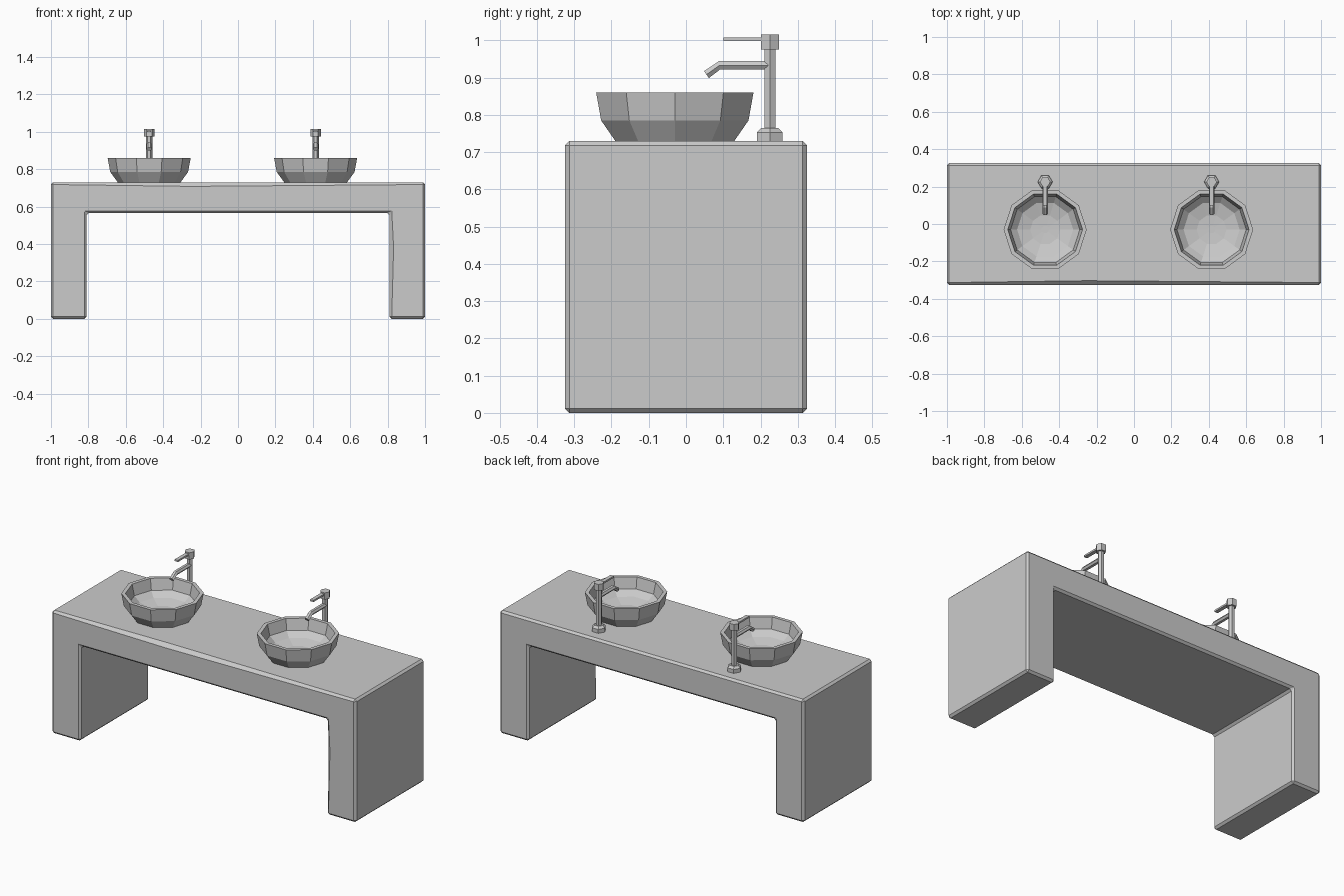
import bpy, bmesh, math
from mathutils import Vector

cube = bpy.data.objects.get("Cube")
if cube:
    bpy.data.objects.remove(cube, do_unlink=True)

grey = bpy.data.materials.new("plain_grey")
grey.use_nodes = True
colour = (0.6, 0.6, 0.6, 1)
grey.diffuse_color = colour
grey.node_tree.nodes["Principled BSDF"].inputs["Base Color"].default_value = colour


def finish(bm, name):
    bmesh.ops.recalc_face_normals(bm, faces=bm.faces)
    mesh = bpy.data.meshes.new(name)
    bm.to_mesh(mesh)
    bm.free()
    mesh.materials.append(grey)
    obj = bpy.data.objects.new(name, mesh)
    bpy.context.collection.objects.link(obj)
    return obj


def lathe(name, profile, sides, centre):
    """Faceted solid from (radius, z) rings, closed at both ends."""
    bm = bmesh.new()
    rings = []
    for r, z in profile:
        rings.append([bm.verts.new((centre[0] + r * math.cos(math.tau * i / sides),
                                    centre[1] + r * math.sin(math.tau * i / sides), z))
                      for i in range(sides)])
    for a, b in zip(rings, rings[1:]):
        for i in range(sides):
            j = (i + 1) % sides
            bm.faces.new((a[i], a[j], b[j], b[i]))
    bm.faces.new(rings[0])
    bm.faces.new(rings[-1])
    return finish(bm, name)


def sweep(name, path, section, x):
    """Sweep an (x, normal) section along a (y, z) path."""
    bm = bmesh.new()
    pts = [Vector(p) for p in path]
    rings = []
    for i, p in enumerate(pts):
        d = (pts[min(i + 1, len(pts) - 1)] - pts[max(i - 1, 0)]).normalized()
        n = Vector((d.y, -d.x))
        rings.append([bm.verts.new((x + u, p.x + n.x * v, p.y + n.y * v))
                      for u, v in section])
    k = len(section)
    for a, b in zip(rings, rings[1:]):
        for i in range(k):
            j = (i + 1) % k
            bm.faces.new((a[i], a[j], b[j], b[i]))
    bm.faces.new(rings[0])
    bm.faces.new(rings[-1])
    return finish(bm, name)


# Counter: bevelled slab with two solid legs
W, D, H = 1.0, 0.325, 0.73
INNER, UNDER, BEVEL = 0.81, 0.565, 0.012
outline = [(-W, 0), (-INNER, 0), (-INNER, UNDER), (INNER, UNDER),
           (INNER, 0), (W, 0), (W, H), (-W, H)]
bm = bmesh.new()
front = bm.faces.new([bm.verts.new((x, -D, z)) for x, z in outline])
back = bmesh.ops.extrude_face_region(bm, geom=[front])["geom"]
bmesh.ops.translate(bm, verts=[g for g in back if isinstance(g, bmesh.types.BMVert)],
                    vec=(0, 2 * D, 0))
bmesh.ops.recalc_face_normals(bm, faces=bm.faces)
bmesh.ops.bevel(bm, geom=bm.edges[:], offset=BEVEL, segments=1, affect='EDGES')


def worn_edge(axis, length, near, at, push):
    """Split the chamfer borders of one edge and push the new points inward."""
    hits = [e for e in bm.edges
            if abs(e.verts[0].co[axis] - e.verts[1].co[axis]) > length
            and all(abs(v.co[k] - near[k]) < 1.5 * BEVEL
                    for v in e.verts for k in range(3) if k != axis)]
    for e in hits:
        a, b = e.verts
        fac = (at - a.co[axis]) / (b.co[axis] - a.co[axis])
        _, v = bmesh.utils.edge_split(e, a, fac)
        if v.co.y < -D + 0.001:
            v.co += Vector(push)
        else:
            v.co.y += 0.01


worn_edge(0, 1.7, (0, -D, H), -0.25, (0, 0, -0.01))
worn_edge(2, 0.5, (INNER, -D, 0), 0.38, (0.01, 0, 0))
finish(bm, "counter")

# Basins and taps
basin = [(0.168, 0.73), (0.208, 0.785), (0.222, 0.86), (0.2, 0.86),
         (0.185, 0.795), (0.15, 0.765), (0.08, 0.748), (0.02, 0.745)]
bar = [(-0.011, -0.005), (0.011, -0.005), (0.011, 0.005), (-0.011, 0.005)]
tube = [(0.015 * math.cos(math.tau * i / 6), 0.013 * math.sin(math.tau * i / 6))
        for i in range(6)]
TAP_Y = 0.225
for side, x in (("right", -0.475), ("left", 0.415)):
    lathe(side + "_basin", basin, 10, (x, -0.03))
    lathe(side + "_tap_base", [(0.04, 0.73), (0.04, 0.753), (0.026, 0.765)], 6, (x, TAP_Y))
    lathe(side + "_tap_post", [(0.017, 0.76), (0.017, 0.98)], 6, (x, TAP_Y))
    lathe(side + "_tap_head", [(0.028, 0.975), (0.028, 1.015)], 6, (x, TAP_Y))
    sweep(side + "_tap_handle", [(0.215, 1.003), (0.1, 1.003)], bar, x)
    sweep(side + "_tap_spout", [(0.22, 0.933), (0.09, 0.933), (0.055, 0.908)], tube, x)
